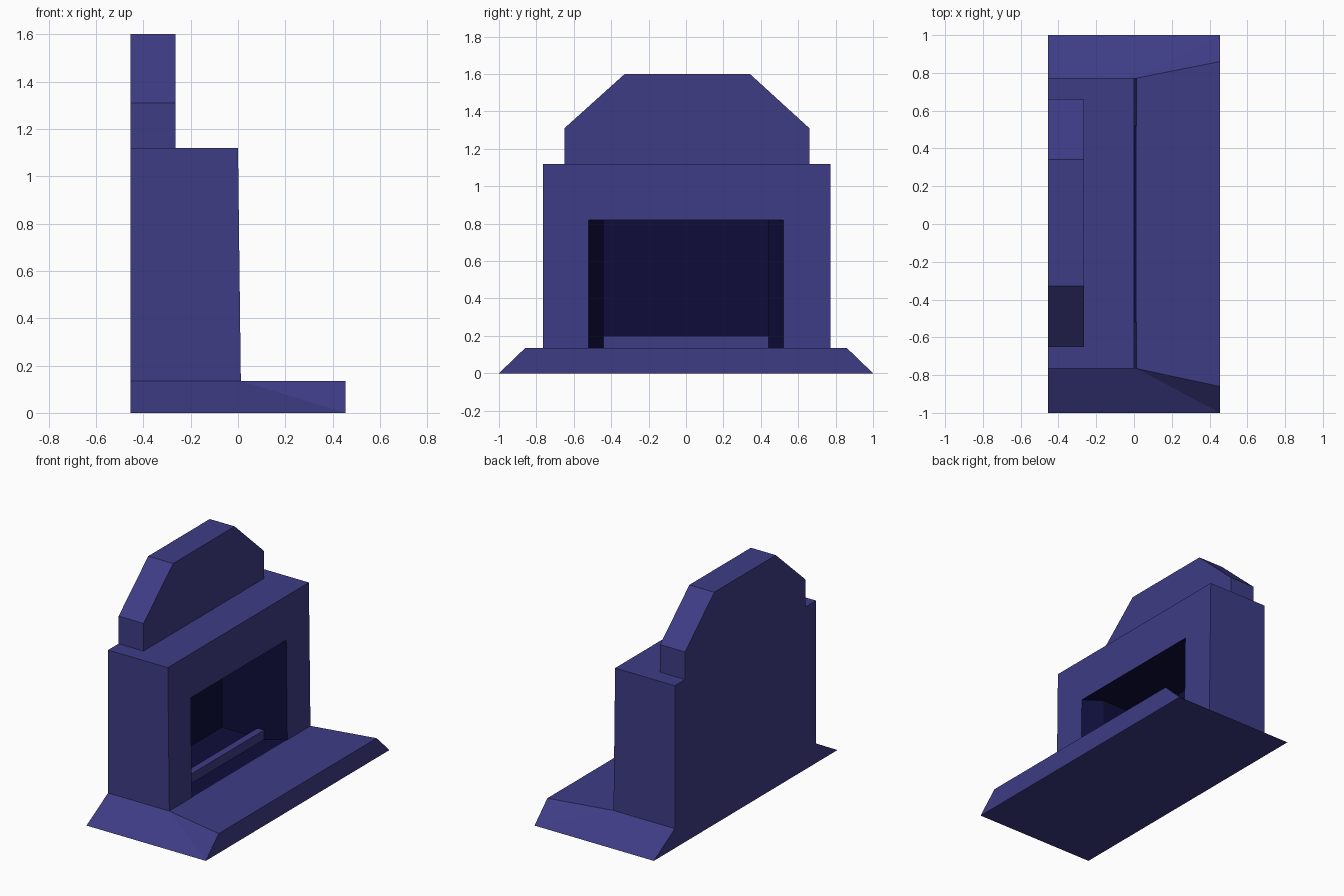
import bpy, bmesh

if "Cube" in bpy.data.objects:
    bpy.data.objects.remove(bpy.data.objects["Cube"])


def material(name, rgb):
    m = bpy.data.materials.new(name)
    m.diffuse_color = (*rgb, 1)
    m.use_nodes = True
    m.node_tree.nodes["Principled BSDF"].inputs["Base Color"].default_value = m.diffuse_color
    return m


BLUE = material("slate blue", (0.048, 0.045, 0.235))
DARK = material("soot navy", (0.0045, 0.004, 0.042))


def build(name, faces, mat, inward=False):
    """Make one object from a list of face outlines, welding shared corners."""
    bm = bmesh.new()
    for outline in faces:
        bm.faces.new([bm.verts.new(p) for p in outline])
    bmesh.ops.remove_doubles(bm, verts=bm.verts, dist=1e-5)
    bmesh.ops.recalc_face_normals(bm, faces=bm.faces)
    if inward:
        bmesh.ops.reverse_faces(bm, faces=bm.faces)
    me = bpy.data.meshes.new(name)
    bm.to_mesh(me)
    bm.free()
    me.materials.append(mat)
    ob = bpy.data.objects.new(name, me)
    bpy.context.collection.objects.link(ob)
    return ob


XB, XF = -0.455, 0.455          # back and front of the whole piece
H, TOP = 0.135, 1.12            # hearth top, body top
YL, YR = -0.765, 0.772          # body sides
OW, OT = 0.52, 0.82             # opening half width and top
CX = -0.265                     # front of the chimney hood


def front(z):                   # slightly leaning front plane of the body
    return 0.012 * (TOP - z) / (TOP - H)


# Hearth slab with sloping sides; open where the body stands on it
f0 = front(H)
hearth = [
    [(XB, -1, 0), (XB, 1, 0), (XF, 1, 0), (XF, -1, 0)],
    [(XF, -1, 0), (XF, 1, 0), (XF, 0.86, H), (XF, -0.86, H)],
    [(XB, -1, 0), (XB, 1, 0), (XB, YR, H), (XB, YL, H)],
    [(f0, YL, H), (f0, -OW, H), (f0, OW, H), (f0, YR, H), (XF, 0.86, H), (XF, -0.86, H)],
]
for s, y in ((-1, YL), (1, YR)):
    hearth.append([(XB, s, 0), (XF, s, 0), (f0, y, H), (XB, y, H)])
    hearth.append([(XF, s, 0), (XF, s * 0.86, H), (f0, y, H)])
build("hearth", hearth, BLUE)

# Body: sides, back, top shelf around the hood, and front around the opening
body = [
    [(XB, YL, H), (XB, YR, H), (XB, YR, TOP), (XB, 0.66, TOP), (XB, -0.65, TOP), (XB, YL, TOP)],
    [(0, YL, TOP), (0, YR, TOP), (XB, YR, TOP), (XB, 0.66, TOP), (CX, 0.66, TOP),
     (CX, -0.65, TOP), (XB, -0.65, TOP), (XB, YL, TOP)],
    [(front(z), y, z) for y, z in ((YL, H), (-OW, H), (-OW, OT), (OW, OT),
                                   (OW, H), (YR, H), (YR, TOP), (YL, TOP))],
]
for y in (YL, YR):
    body.append([(XB, y, H), (f0, y, H), (0, y, TOP), (XB, y, TOP)])
build("body", body, BLUE)

# Firebox: splayed jambs, straight sides, back, floor and ceiling


def plan(z):
    half = [(front(z), OW), (-0.11, 0.44), (-0.43, 0.44)]
    return [(x, -y, z) for x, y in half] + [(x, y, z) for x, y in reversed(half)]


lo, hi = plan(H), plan(OT)
firebox = [lo, hi] + [[lo[i], lo[i + 1], hi[i + 1], hi[i]] for i in range(5)]
build("firebox", firebox, DARK, inward=True)


def prism(name, outline, x0, x1, mat, skip=()):
    """Extrude a y-z outline from x0 to x1, leaving out the listed side faces."""
    a = [(x0, y, z) for y, z in outline]
    b = [(x1, y, z) for y, z in outline]
    n = len(outline)
    sides = [[a[i], a[(i + 1) % n], b[(i + 1) % n], b[i]] for i in range(n) if i not in skip]
    build(name, [a, b] + sides, mat)


# Low sill across the firebox
prism("firebox_sill", [(-0.44, H), (0.44, H), (0.44, 0.2), (-0.44, 0.2)], -0.16, -0.11, BLUE)

# Chimney hood with clipped corners
prism("chimney_hood", [(-0.65, TOP), (0.66, TOP), (0.66, 1.31), (0.342, 1.6),
                       (-0.328, 1.6), (-0.65, 1.31)], XB, CX, BLUE, skip=(0,))
